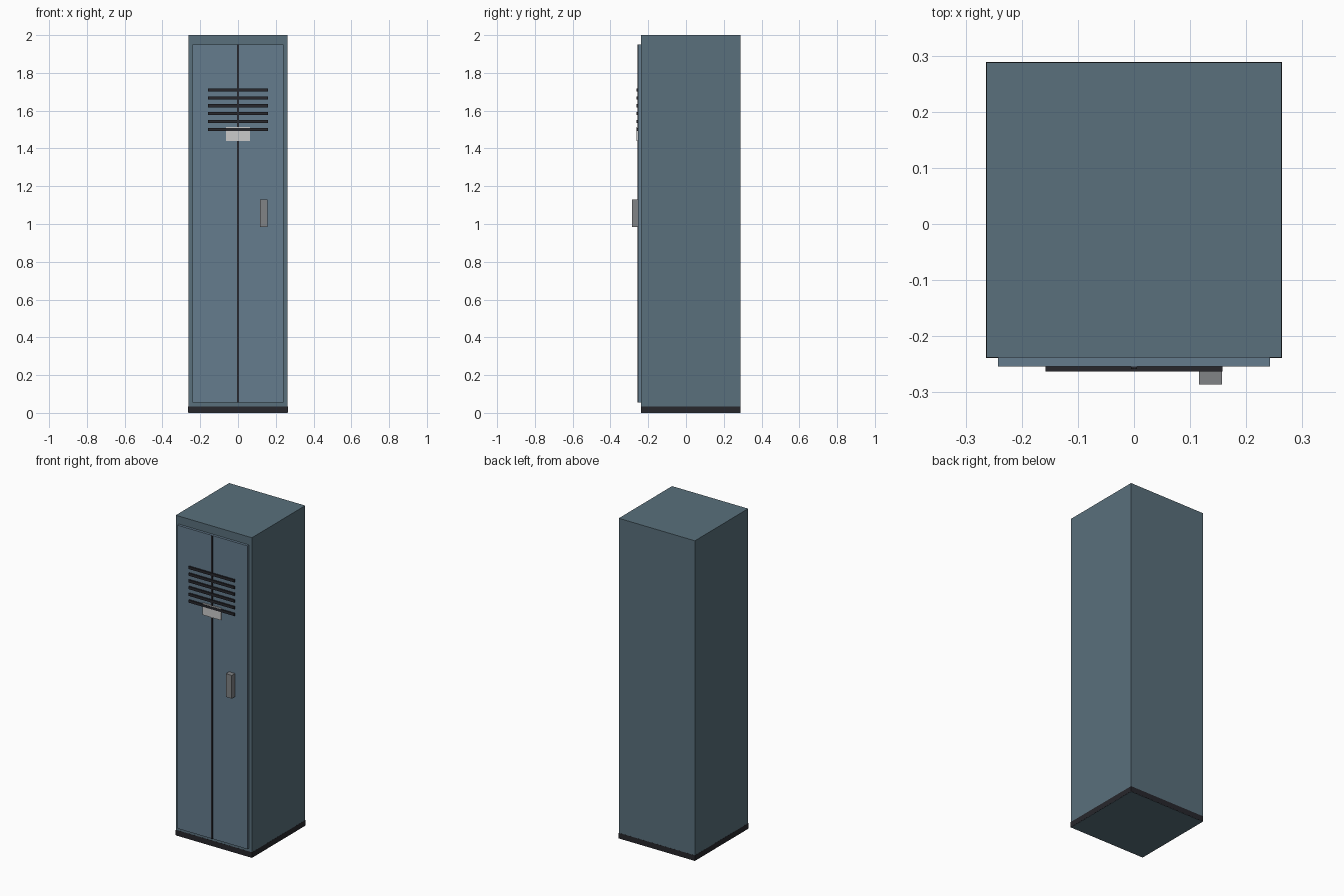
import bpy

if "Cube" in bpy.data.objects:
    bpy.data.objects.remove(bpy.data.objects["Cube"])


def material(name, rgb):
    m = bpy.data.materials.new(name)
    m.diffuse_color = (*rgb, 1)
    m.use_nodes = True
    m.node_tree.nodes["Principled BSDF"].inputs["Base Color"].default_value = m.diffuse_color
    return m


steel = material("steel_blue", (0.10, 0.16, 0.20))
door_blue = material("door_blue", (0.13, 0.20, 0.27))
dark = material("dark", (0.02, 0.02, 0.025))
metal = material("metal_grey", (0.22, 0.23, 0.24))
card = material("card_white", (0.62, 0.62, 0.60))


def box(name, x, y, z, mat):
    """Box from (min, max) pairs on each axis."""
    spans = (x, y, z)
    bpy.ops.mesh.primitive_cube_add(size=1, location=[(a + b) / 2 for a, b in spans])
    ob = bpy.context.object
    ob.name = name
    ob.scale = [b - a for a, b in spans]
    bpy.ops.object.transform_apply(location=False, rotation=False, scale=True)
    ob.data.materials.append(mat)
    return ob


# Cabinet and dark kick strip around its foot
box("cabinet", (-0.263, 0.263), (-0.238, 0.288), (0, 2), steel)
box("kick_strip", (-0.2635, 0.2635), (-0.2385, 0.2885), (0.001, 0.035), dark)

# Door panel with centre seam
box("door", (-0.242, 0.242), (-0.254, -0.238), (0.055, 1.95), door_blue)
box("door_seam", (-0.005, 0.005), (-0.258, -0.252), (0.055, 1.95), dark)

# Vent slats
for i in range(6):
    z = 1.5 + i * 0.042
    box(f"vent_slat_{i + 1}", (-0.158, 0.158), (-0.263, -0.252), (z - 0.008, z + 0.008), dark)

# Label plate and handle
box("label_plate", (-0.064, 0.064), (-0.261, -0.253), (1.44, 1.513), card)
box("handle", (0.116, 0.157), (-0.286, -0.252), (0.985, 1.13), metal)
